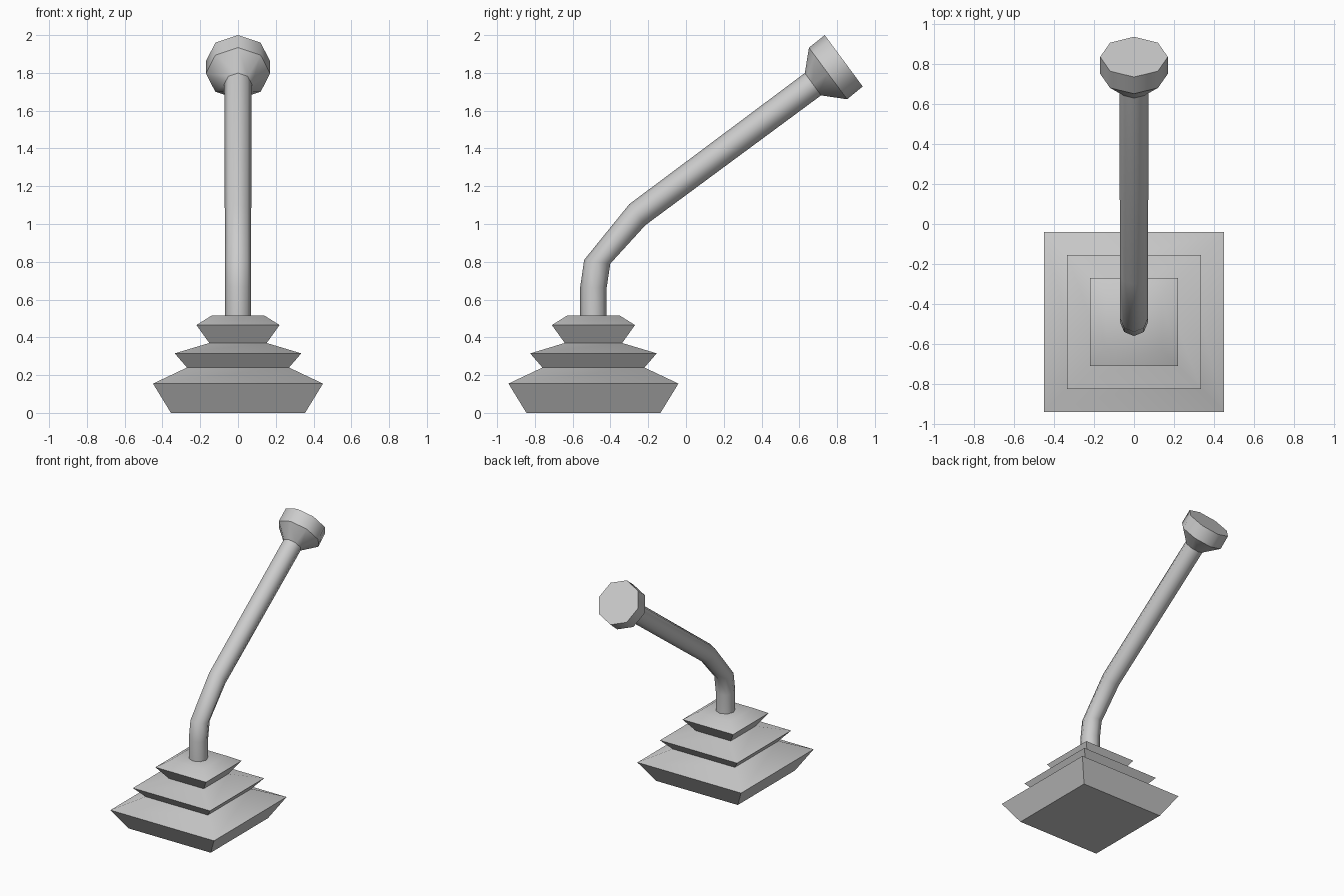
import bpy, bmesh, math
from mathutils import Vector

if "Cube" in bpy.data.objects:
    bpy.data.objects.remove(bpy.data.objects["Cube"])

CY = -0.49  # centre line of the boot


def loft(name, rings, cap_start=True):
    """Skin a list of equally sized vertex rings and cap the ends."""
    bm = bmesh.new()
    loops = [[bm.verts.new(p) for p in ring] for ring in rings]
    n = len(loops[0])
    for a, b in zip(loops, loops[1:]):
        for i in range(n):
            j = (i + 1) % n
            bm.faces.new((a[i], a[j], b[j], b[i]))
    if cap_start:
        bm.faces.new(loops[0][::-1])
    bm.faces.new(loops[-1])
    bmesh.ops.recalc_face_normals(bm, faces=bm.faces)
    me = bpy.data.meshes.new(name)
    bm.to_mesh(me)
    bm.free()
    ob = bpy.data.objects.new(name, me)
    bpy.context.collection.objects.link(ob)
    return ob


def smooth(ob, degrees):
    bpy.ops.object.select_all(action='DESELECT')
    ob.select_set(True)
    bpy.context.view_layer.objects.active = ob
    bpy.ops.object.shade_smooth_by_angle(angle=math.radians(degrees))


def square(h, z):
    return [(sx * h, CY + sy * h, z) for sx, sy in ((-1, -1), (1, -1), (1, 1), (-1, 1))]


def octagon(y, z, r, tilt):
    """Eight-sided ring whose axis leans from +z towards +y by tilt degrees."""
    t = math.radians(tilt)
    across = Vector((0, math.cos(t), -math.sin(t)))
    side = Vector((1, 0, 0))
    return [Vector((0, y, z)) + r * (math.cos(a) * across + math.sin(a) * side)
            for a in (k * math.pi / 4 for k in range(8))]


# Stepped square boot
boot = loft("boot", [square(h, z) for h, z in (
    (0.355, 0), (0.45, 0.155), (0.27, 0.24), (0.335, 0.315),
    (0.152, 0.37), (0.22, 0.465), (0.14, 0.515))])
smooth(boot, 45)

# Bent lever
lever = loft("lever", [octagon(*r) for r in (
    (CY, 0.50, 0.07, 0), (CY, 0.665, 0.07, 2), (-0.47, 0.80, 0.07, 8),
    (-0.257, 1.05, 0.07, 52), (0.672, 1.74, 0.073, 54))])
smooth(lever, 60)

# Flared knob: smooth around its sides, sharp along each rim
knob = loft("knob", [octagon(*r) for r in (
    (0.672, 1.74, 0.073, 54), (0.752, 1.797, 0.17, 53.5),
    (0.835, 1.864, 0.169, 53.5))], cap_start=False)
smooth(knob, 60)
for e in knob.data.edges:
    a, b = e.vertices
    e.use_edge_sharp = a // 8 == b // 8
